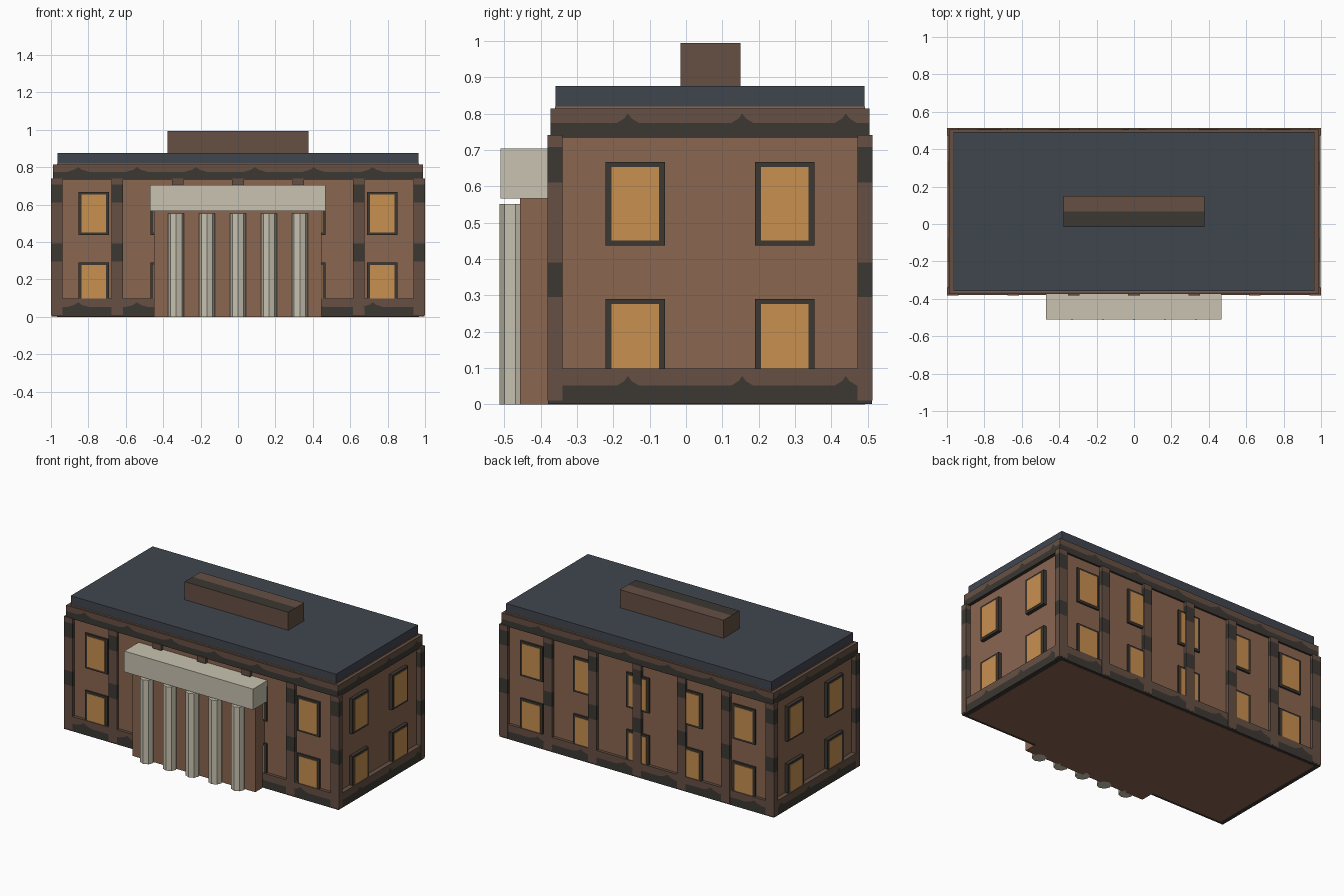
import bpy, bmesh, math

if "Cube" in bpy.data.objects:
    bpy.data.objects.remove(bpy.data.objects["Cube"])

CY = 0.066                      # centre line of the main block in y


def mat(name, hexcol):
    def lin(c):
        c /= 255
        return c / 12.92 if c <= 0.04045 else ((c + 0.055) / 1.055) ** 2.4
    m = bpy.data.materials.new(name)
    m.diffuse_color = [lin(int(hexcol[i:i + 2], 16)) for i in (0, 2, 4)] + [1]
    m.use_nodes = True
    m.node_tree.nodes["Principled BSDF"].inputs["Base Color"].default_value = m.diffuse_color
    return m


WALL = mat("brick brown", "8a6650")
TRIM = mat("trim brown", "665044")
DARK = mat("dark trim", "3c3833")
GLASS = mat("warm window", "c89050")
STONE = mat("pale stone", "c8c2b0")
ROOF = mat("slate roof", "40464f")


def finish(name, bm, mats):
    bmesh.ops.recalc_face_normals(bm, faces=bm.faces[:])
    me = bpy.data.meshes.new(name)
    bm.to_mesh(me)
    bm.free()
    for m in mats:
        me.materials.append(m)
    ob = bpy.data.objects.new(name, me)
    bpy.context.collection.objects.link(ob)
    return ob


def box(name, x0, x1, y0, y1, z0, z1, mats, cuts=(), axis=2, rule=None):
    """Box, optionally sliced along an axis and coloured by a rule on face centre."""
    bm = bmesh.new()
    bmesh.ops.create_cube(bm, size=1)
    for v in bm.verts:
        v.co = ((x0 + x1) / 2 + v.co.x * (x1 - x0),
                (y0 + y1) / 2 + v.co.y * (y1 - y0),
                (z0 + z1) / 2 + v.co.z * (z1 - z0))
    for c in cuts:
        p, n = [0, 0, 0], [0, 0, 0]
        p[axis], n[axis] = c, 1
        bmesh.ops.bisect_plane(bm, geom=bm.verts[:] + bm.edges[:] + bm.faces[:],
                               plane_co=p, plane_no=n)
    if rule:
        for f in bm.faces:
            f.material_index = rule(f.calc_center_median(), f.normal)
    return finish(name, bm, mats)


def block(name, hx, hy, z0, z1, mats, **kw):
    return box(name, -hx, hx, CY - hy, CY + hy, z0, z1, mats, **kw)


# main walls and roof slab
block("main_walls", 0.967, 0.427, 0, 0.82, [WALL])
block("roof_slab", 0.965, 0.425, 0.813, 0.877, [ROOF])


# plinth and cornice: dark lower half with small painted peaks
def trim_band(name, hx, hy, z0, z1, split):
    block(name, hx, hy, z0, z1, [TRIM, DARK], cuts=[split],
          rule=lambda c, n: 1 if c.z < split else 0)
    bm = bmesh.new()
    e = 0.001

    def peak(pts):
        bm.faces.new([bm.verts.new(p) for p in pts])
    shape = ((-0.06, 0), (0.06, 0), (0.02, 0.012), (0, 0.026), (-0.02, 0.012))
    for s in (-1, 1):
        for i in range(6):
            x = -0.855 + 0.315 * i
            peak([(x + a, CY + s * (hy + e), split + b) for a, b in shape])
        for y in (-0.16, 0.155, 0.44):
            peak([(s * (hx + e), y + a * 0.5, split + b) for a, b in shape])
    ob = finish(name + "_peaks", bm, [DARK])
    for f in ob.data.polygons:      # plates face outwards
        c = f.center
        out = (f.normal.x * c.x if abs(f.normal.x) > 0.5
               else f.normal.y * (c.y - CY))
        if out < 0:
            f.flip()


trim_band("plinth", 0.998, 0.446, 0.001, 0.098, 0.052)
trim_band("cornice", 0.989, 0.439, 0.735, 0.814, 0.775)


# raised roof block, top is half dark
box("roof_block", -0.378, 0.376, -0.015, 0.15, 0.87, 0.995, [TRIM, DARK],
    cuts=[0.067], axis=1,
    rule=lambda c, n: 1 if n.z > 0.5 and c.y < 0.067 else 0)


# banded pilasters, front and back
def banded(c, n):
    return 1 if 0.296 < c.z < 0.391 or 0.611 < c.z < 0.708 else 0


for side, label in ((-1, "front"), (1, "back")):
    y = CY + side * 0.4265
    for i in range(7):
        x = -0.969 + i * 0.323
        box(f"{label}_pilaster_{i}", x - 0.031, x + 0.031, y - 0.0205, y + 0.0205,
            0.01, 0.741, [TRIM, DARK], cuts=[0.296, 0.391, 0.611, 0.708], rule=banded)


# windows: dark surround with a glowing pane
def window(name, u, z, side, along_x):
    for part, hw, hh, depth, m in (("surround", 0.082, 0.115, 0.023, DARK),
                                   ("pane", 0.065, 0.101, 0.026, GLASS)):
        if along_x:
            a, b = CY + side * 0.415, CY + side * (0.427 - 0.012 + depth)
            box(f"{name}_{part}", u - hw, u + hw, min(a, b), max(a, b),
                z - hh, z + hh, [m])
        else:
            a, b = side * 0.955, side * (0.967 + depth)
            box(f"{name}_{part}", min(a, b), max(a, b), u - hw, u + hw,
                z - hh, z + hh, [m])


for level, z in (("lower", 0.175), ("upper", 0.552)):
    for side in (-1, 1):
        for i in range(5):
            window(f"{level}_{'front' if side < 0 else 'back'}_window_{i}",
                   (i - 2) * 0.386, z, side, True)
        for i in (-1, 1):
            window(f"{level}_{'left' if side < 0 else 'right'}_window_{i}",
                   CY + i * 0.206, z, side, False)

# portico: wall block, entablature and five eight-sided columns
box("portico_wall", -0.448, 0.446, -0.457, -0.34, 0, 0.57, [WALL])
box("entablature", -0.47, 0.467, -0.511, -0.345, 0.567, 0.704, [STONE])
for i in range(5):
    bm = bmesh.new()
    bmesh.ops.create_cone(bm, cap_ends=True, segments=8,
                          radius1=0.043, radius2=0.043, depth=0.552)
    for v in bm.verts:
        v.co.x += (i - 2) * 0.1655
        v.co.y -= 0.470
        v.co.z += 0.276
    finish(f"column_{i}", bm, [STONE])
